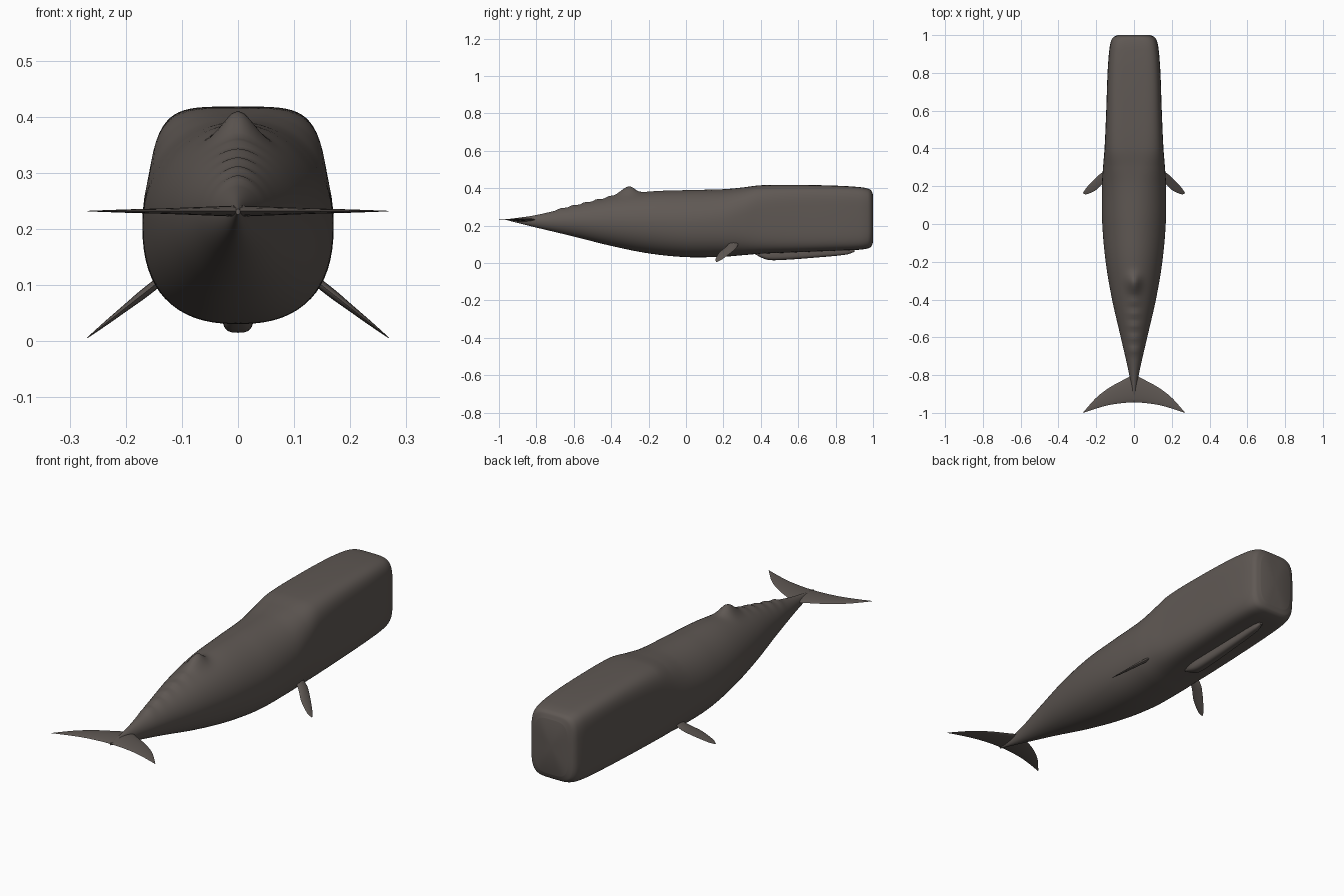
import bpy, bmesh, math
from mathutils import Vector

cube = bpy.data.objects.get("Cube")
if cube:
    bpy.data.objects.remove(cube, do_unlink=True)

skin = bpy.data.materials.new("dark grey brown skin")
skin.use_nodes = True
colour = (0.115, 0.098, 0.088, 1)
skin.diffuse_color = colour
skin.node_tree.nodes["Principled BSDF"].inputs["Base Color"].default_value = colour


def loft(name, rings, angle=50):
    """Skin a list of closed rings, cap both ends and smooth the result."""
    bm = bmesh.new()
    rows = [[bm.verts.new(p) for p in ring] for ring in rings]
    n = len(rows[0])
    for a, b in zip(rows, rows[1:]):
        for i in range(n):
            j = (i + 1) % n
            bm.faces.new((a[i], a[j], b[j], b[i]))
    for row in (rows[0], rows[-1]):
        centre = bm.verts.new(sum((v.co for v in row), Vector()) / n)
        for i in range(n):
            bm.faces.new((row[i], row[(i + 1) % n], centre))
    bmesh.ops.recalc_face_normals(bm, faces=bm.faces)
    mesh = bpy.data.meshes.new(name)
    bm.to_mesh(mesh)
    bm.free()
    mesh.materials.append(skin)
    obj = bpy.data.objects.new(name, mesh)
    bpy.context.collection.objects.link(obj)
    bpy.ops.object.select_all(action='DESELECT')
    obj.select_set(True)
    bpy.context.view_layer.objects.active = obj
    bpy.ops.object.shade_smooth_by_angle(angle=math.radians(angle))
    return obj


def refine(stations, steps):
    """Smoothly interpolate stations whose first value is the position."""
    def slope(i, k):
        a, b = stations[max(i - 1, 0)], stations[min(i + 1, len(stations) - 1)]
        return (b[k] - a[k]) / (b[0] - a[0])
    out = []
    for i in range(len(stations) - 1):
        a, b = stations[i], stations[i + 1]
        d = b[0] - a[0]
        for s in range(steps):
            t = s / steps
            h = t * t * (3 - 2 * t)
            row = [a[0] + d * t]
            for k in range(1, len(a)):
                row.append(a[k] * (1 - h) + b[k] * h
                           + d * slope(i, k) * t * (1 - t) ** 2
                           - d * slope(i + 1, k) * t * t * (1 - t))
            out.append(row)
    return out + [list(stations[-1])]


def spow(v, e):
    return math.copysign(abs(v) ** e, v)


def section(y, w, low, high, n_top, n_low, count=64):
    """Superellipse ring, squarer for a larger exponent."""
    mid, half = (low + high) / 2, (high - low) / 2
    ring = []
    for i in range(count):
        a = 2 * math.pi * i / count
        c, s = math.cos(a), math.sin(a)
        n = n_top if s > 0 else n_low
        ring.append(Vector((w * spow(c, 2 / n), y, mid + half * spow(s, 2 / n))))
    return ring


# Body: position, half width, underside, top, upper and lower squareness
body = [
    (-0.945, 0.004, 0.226, 0.236, 2, 2),
    (-0.8, 0.025, 0.19, 0.257, 1.9, 2),
    (-0.6, 0.070, 0.142, 0.305, 1.9, 2),
    (-0.4, 0.116, 0.092, 0.352, 1.9, 2.1),
    (-0.2, 0.150, 0.052, 0.382, 1.9, 2.2),
    (0, 0.168, 0.032, 0.390, 1.95, 2.4),
    (0.2, 0.170, 0.034, 0.395, 2.2, 2.6),
    (0.3, 0.164, 0.042, 0.404, 2.8, 3),
    (0.4, 0.156, 0.050, 0.416, 3.8, 3.8),
    (0.6, 0.147, 0.058, 0.418, 4.5, 4.5),
    (0.8, 0.140, 0.066, 0.414, 4.8, 4.8),
    (0.92, 0.131, 0.071, 0.407, 4.8, 4.8),
    (0.97, 0.121, 0.078, 0.399, 4.6, 4.6),
    (0.99, 0.108, 0.089, 0.388, 4.3, 4.3),
    (1.0, 0.086, 0.110, 0.366, 4, 4),
]
rings = []
for row in refine(body, 12):
    ring = section(*row)
    y = row[0]
    # Dorsal hump, followed by small knuckles along the tail ridge
    rise = 0.042 * math.exp(-((y + 0.305) / (0.04 if y > -0.305 else 0.06)) ** 2)
    if -0.7 < y < -0.38:
        rise += 0.007 * math.sin((y + 0.38) / 0.32 * math.pi * 5) ** 2
    for p in ring:
        if p.z > (row[2] + row[3]) / 2:
            p.z += rise * math.exp(-(p.x / 0.035) ** 2)
    rings.append(ring)
loft("body", rings)

# Narrow lower jaw
jaw = [
    (0.37, 0.012, 0.046, 0.070, 3, 3),
    (0.43, 0.026, 0.019, 0.075, 3, 3),
    (0.5, 0.027, 0.016, 0.080, 3, 3),
    (0.7, 0.022, 0.030, 0.085, 3, 3),
    (0.86, 0.017, 0.046, 0.085, 3, 3),
    (0.9, 0.008, 0.060, 0.080, 3, 3),
]
loft("lower_jaw", [section(*r, count=24) for r in refine(jaw, 6)])


def blade(name, stations, origin, outward):
    """Thin lens-shaped fin: span, leading y, trailing y, half thickness."""
    up = Vector((-outward.z, 0, outward.x))
    rings = []
    for span, lead, trail, thick in refine(stations, 6):
        ring = []
        for i in range(16):
            a = 2 * math.pi * i / 16
            y = (lead + trail) / 2 + (lead - trail) / 2 * math.cos(a)
            ring.append(origin + outward * span + Vector((0, y, 0))
                        + up * thick * spow(math.sin(a), 1.4))
        rings.append(ring)
    loft(name, rings, 60)


flipper = [
    (-0.03, 0.285, 0.245, 0.008),
    (0.03, 0.272, 0.210, 0.008),
    (0.07, 0.246, 0.181, 0.006),
    (0.11, 0.214, 0.164, 0.004),
    (0.14, 0.188, 0.157, 0.002),
    (0.157, 0.167, 0.162, 0.0006),
]
fluke = [
    (0, -0.795, -0.945, 0.010),
    (0.05, -0.822, -0.947, 0.008),
    (0.13, -0.866, -0.958, 0.005),
    (0.2, -0.920, -0.977, 0.003),
    (0.268, -0.996, -1.0, 0.0005),
]
for side, sign in (("left", 1), ("right", -1)):
    blade(side + "_flipper", flipper, Vector((sign * 0.145, 0, 0.103)),
          Vector((sign * 0.125, 0, -0.098)).normalized())
    blade(side + "_fluke", fluke, Vector((0, 0, 0.232)), Vector((sign, 0, 0)))
